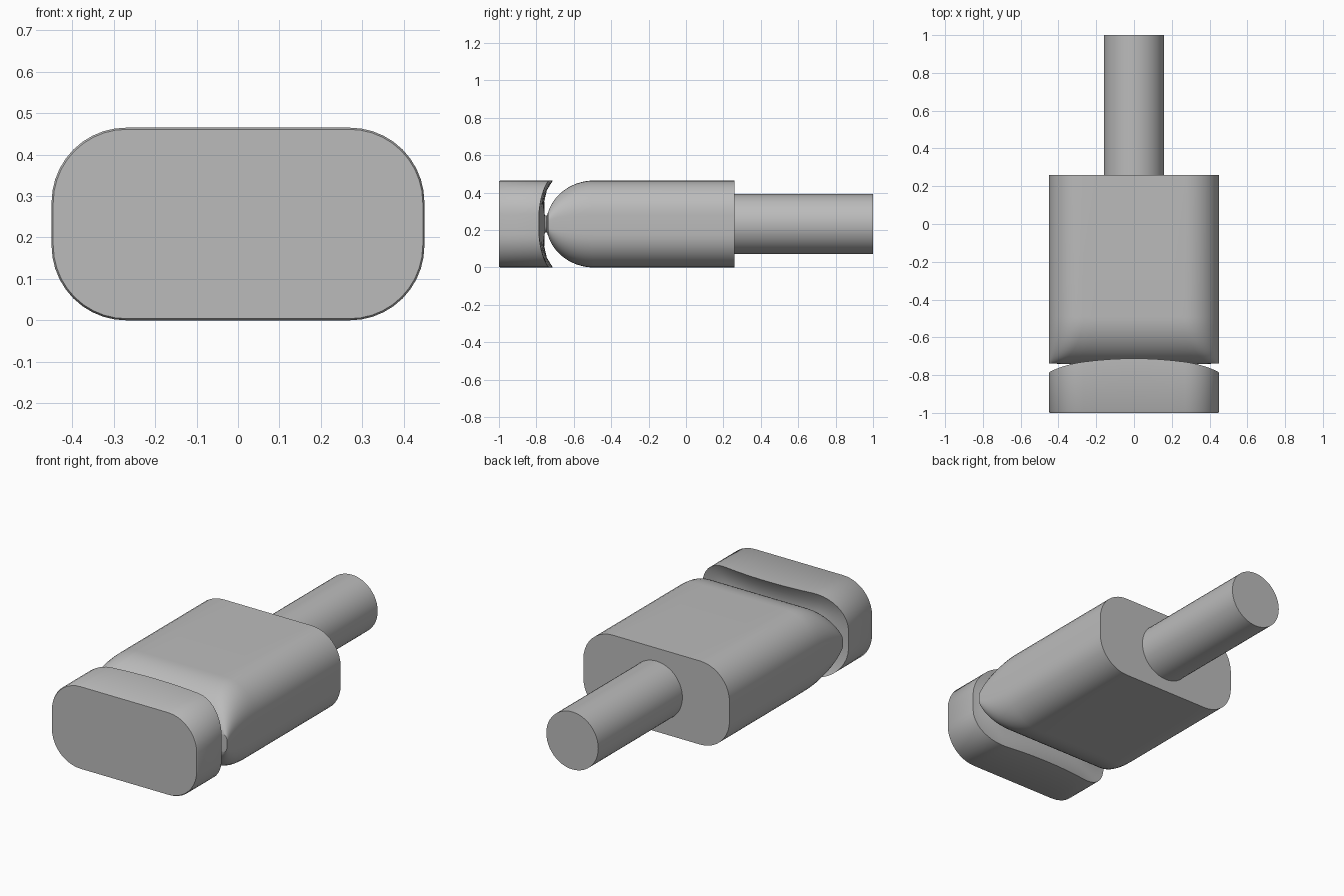
import bpy, bmesh, math

default = bpy.data.objects.get("Cube")
if default:
    bpy.data.objects.remove(default, do_unlink=True)

MID = 0.2325    # half height of the body, also the height of its axis
WIDE = 0.45     # half width of the body
ROUND = 0.18    # corner radius of the full section

grey = bpy.data.materials.new("plain_grey")
grey.use_nodes = True
colour = (0.5, 0.5, 0.5, 1)
grey.diffuse_color = colour
grey.node_tree.nodes["Principled BSDF"].inputs["Base Color"].default_value = colour


def section(y, w, h, bow=0, dip=0, steps=10):
    """Rounded rectangle across the y axis, optionally bowed forwards at its sides."""
    r = min(ROUND, h * ROUND / MID)
    points = []
    for quarter in range(4):
        sx = 1 if quarter in (0, 3) else -1
        sz = 1 if quarter < 2 else -1
        for i in range(steps + 1):
            a = math.pi / 2 * (quarter + i / steps)
            x = sx * (w - r) + r * math.cos(a)
            z = sz * (h - r) + r * math.sin(a)
            points.append((x, y - bow * x * x - dip * (1 - (z / MID) ** 2), MID + z))
        if quarter in (0, 2):    # extra points along the flat top and bottom
            for k in range(1, 8):
                x = sx * (w - r) * (1 - k / 4)
                points.append((x, y - bow * x * x - dip * (1 - (h / MID) ** 2), MID + sz * h))
    return points


def loft(name, rings):
    bm = bmesh.new()
    loops = [[bm.verts.new(p) for p in ring] for ring in rings]
    for a, b in zip(loops, loops[1:]):
        for i in range(len(a)):
            j = (i + 1) % len(a)
            bm.faces.new((a[i], a[j], b[j], b[i]))
    bm.faces.new(loops[0])
    bm.faces.new(loops[-1])
    bmesh.ops.recalc_face_normals(bm, faces=bm.faces)
    mesh = bpy.data.meshes.new(name)
    bm.to_mesh(mesh)
    bm.free()
    obj = bpy.data.objects.new(name, mesh)
    bpy.context.collection.objects.link(obj)
    finish(obj)


def finish(obj):
    obj.data.materials.append(grey)
    bpy.ops.object.select_all(action="DESELECT")
    obj.select_set(True)
    bpy.context.view_layer.objects.active = obj
    bpy.ops.object.shade_smooth_by_angle(angle=math.radians(35))


# Front cap with a bowed, hollow back wall, then the narrow neck
rings = [section(-1, WIDE - 0.004, MID - 0.004),
         section(-0.993, WIDE, MID),
         section(-0.712, WIDE, MID, bow=0.25, dip=0.025),
         section(-0.738, 0.41, 0.18, bow=0.18, dip=0.015),
         section(-0.758, 0.36, 0.12, bow=0.1),
         section(-0.755, 0.27, 0.045),
         section(-0.745, 0.27, 0.045)]

# Body swelling from a thin front edge to the full section
for i in range(15):
    t = math.radians(75) * (1 - i / 14)
    rings.append(section(-0.49 - 0.257 * math.sin(t), WIDE, MID * math.cos(t)))
rings.append(section(0.26, WIDE, MID))
loft("body", rings)

# Round shaft at the back
bpy.ops.mesh.primitive_cylinder_add(vertices=48, radius=0.16, depth=0.78,
                                    location=(0, 0.61, MID),
                                    rotation=(math.pi / 2, 0, 0))
shaft = bpy.context.object
shaft.name = "shaft"
finish(shaft)
